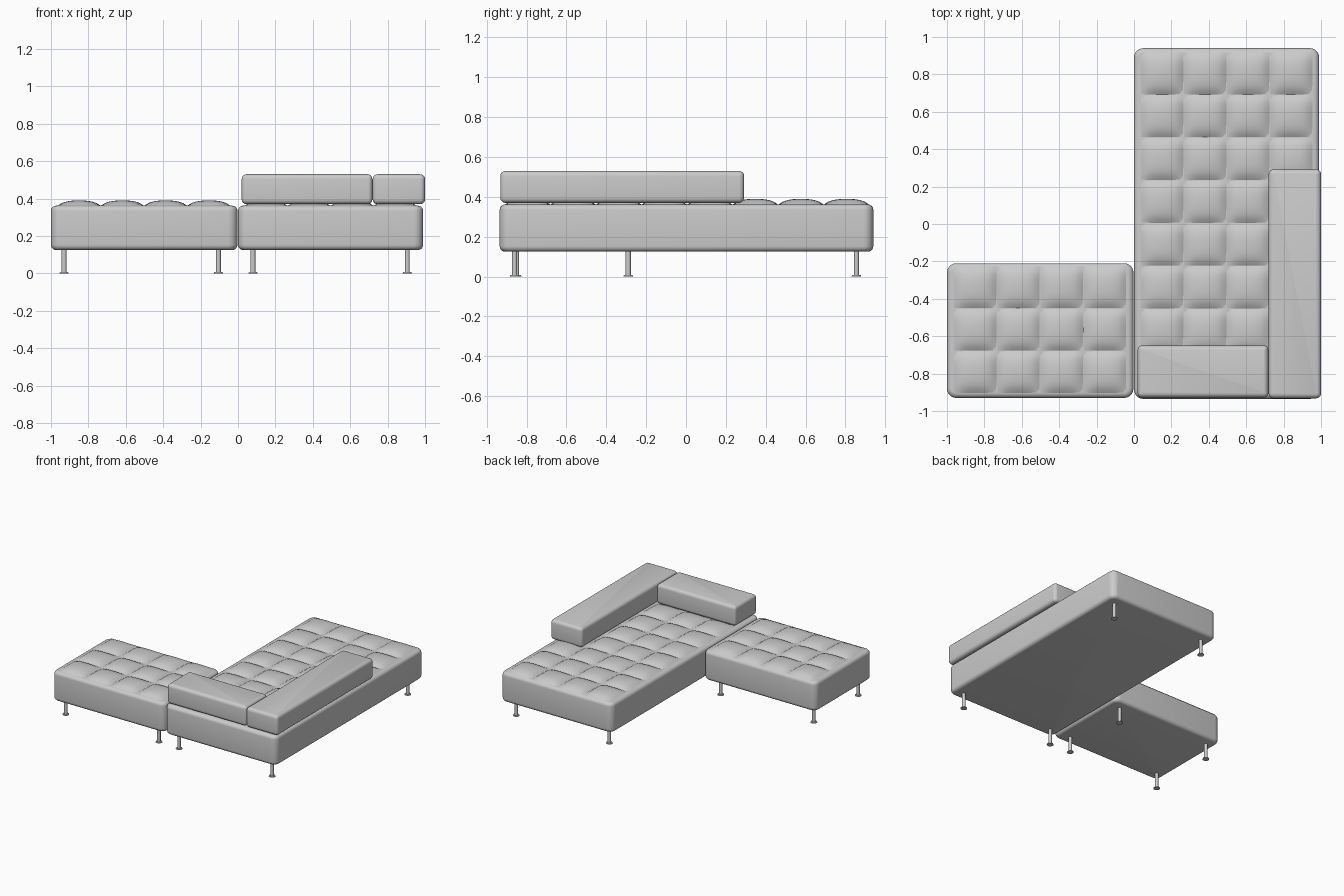
import bpy, bmesh, math
from mathutils import Matrix

default = bpy.data.objects.get("Cube")
if default:
    bpy.data.objects.remove(default, do_unlink=True)


def material(name, rgb):
    m = bpy.data.materials.new(name)
    m.use_nodes = True
    m.diffuse_color = (*rgb, 1)
    m.node_tree.nodes["Principled BSDF"].inputs["Base Color"].default_value = (*rgb, 1)
    return m


GREY = material("grey upholstery", (0.6, 0.6, 0.6))


def finish(bm, name, angle=35):
    mesh = bpy.data.meshes.new(name)
    bm.to_mesh(mesh)
    bm.free()
    mesh.materials.append(GREY)
    ob = bpy.data.objects.new(name, mesh)
    bpy.context.collection.objects.link(ob)
    bpy.ops.object.select_all(action="DESELECT")
    ob.select_set(True)
    bpy.context.view_layer.objects.active = ob
    bpy.ops.object.shade_smooth_by_angle(angle=math.radians(angle))
    return ob


def rounded_box(name, x, y, z, corner, rim):
    """Box with wide upright corners and a softer rim at top and bottom."""
    bm = bmesh.new()
    bmesh.ops.create_cube(bm, size=1)
    for v in bm.verts:
        for i, (lo, hi) in enumerate((x, y, z)):
            v.co[i] = hi if v.co[i] > 0 else lo
    upright = [e for e in bm.edges if abs(e.verts[0].co.z - e.verts[1].co.z) > 0.01]
    bmesh.ops.bevel(bm, geom=upright, offset=corner, segments=6, profile=0.5, affect="EDGES")
    rims = [e for e in bm.edges if abs(e.verts[0].co.z - e.verts[1].co.z) < 0.001]
    bmesh.ops.bevel(bm, geom=rims, offset=rim, segments=5, profile=0.5, affect="EDGES")
    return finish(bm, name)


def tufted_top(name, x, y, cols, rows, base, rise, steps=10):
    """Grid of separate domed pads that meet in sharp seams."""
    bm = bmesh.new()
    w, d = (x[1] - x[0]) / cols, (y[1] - y[0]) / rows

    def swell(t):
        return 1 - abs(2 * t - 1) ** 2.6

    for c in range(cols):
        for r in range(rows):
            grid = [[bm.verts.new((x[0] + (c + i / steps) * w,
                                   y[0] + (r + j / steps) * d,
                                   base + rise * (swell(i / steps) * swell(j / steps)) ** 0.8))
                     for j in range(steps + 1)] for i in range(steps + 1)]
            for i in range(steps):
                for j in range(steps):
                    bm.faces.new((grid[i][j], grid[i + 1][j], grid[i + 1][j + 1], grid[i][j + 1]))
    return finish(bm, name, 40)


def leg(name, x, y):
    """Slim post on a flared round foot."""
    bm = bmesh.new()
    for r1, r2, lo, hi in ((0.025, 0.022, 0, 0.007), (0.013, 0.013, 0.005, 0.14)):
        bmesh.ops.create_cone(bm, cap_ends=True, segments=20, radius1=r1, radius2=r2,
                              depth=hi - lo, matrix=Matrix.Translation((x, y, (lo + hi) / 2)))
    return finish(bm, name)


# Seat blocks
rounded_box("ottoman_base", (-1, -0.003), (-0.93, -0.21), (0.125, 0.362), 0.05, 0.028)
rounded_box("chaise_base", (0, 0.99), (-0.935, 0.94), (0.125, 0.362), 0.05, 0.028)

# Tufted pads
tufted_top("ottoman_tufts", (-0.965, -0.04), (-0.905, -0.225), 4, 3, 0.361, 0.029)
tufted_top("chaise_tufts", (0.035, 0.955), (-0.91, 0.92), 4, 8, 0.361, 0.029)

# Loose back cushions
rounded_box("long_back_cushion", (0.72, 1), (-0.932, 0.292), (0.37, 0.53), 0.026, 0.026)
rounded_box("short_back_cushion", (0.02, 0.718), (-0.928, -0.65), (0.37, 0.53), 0.022, 0.026)

# Legs under each block
for part, xs, ys in (("ottoman", (-0.93, -0.105), (-0.85, -0.29)),
                     ("chaise", (0.08, 0.905), (-0.86, 0.855))):
    for x, side in zip(xs, ("right", "left")):
        for y, end in zip(ys, ("front", "back")):
            leg(f"{part}_leg_{end}_{side}", x, y)
